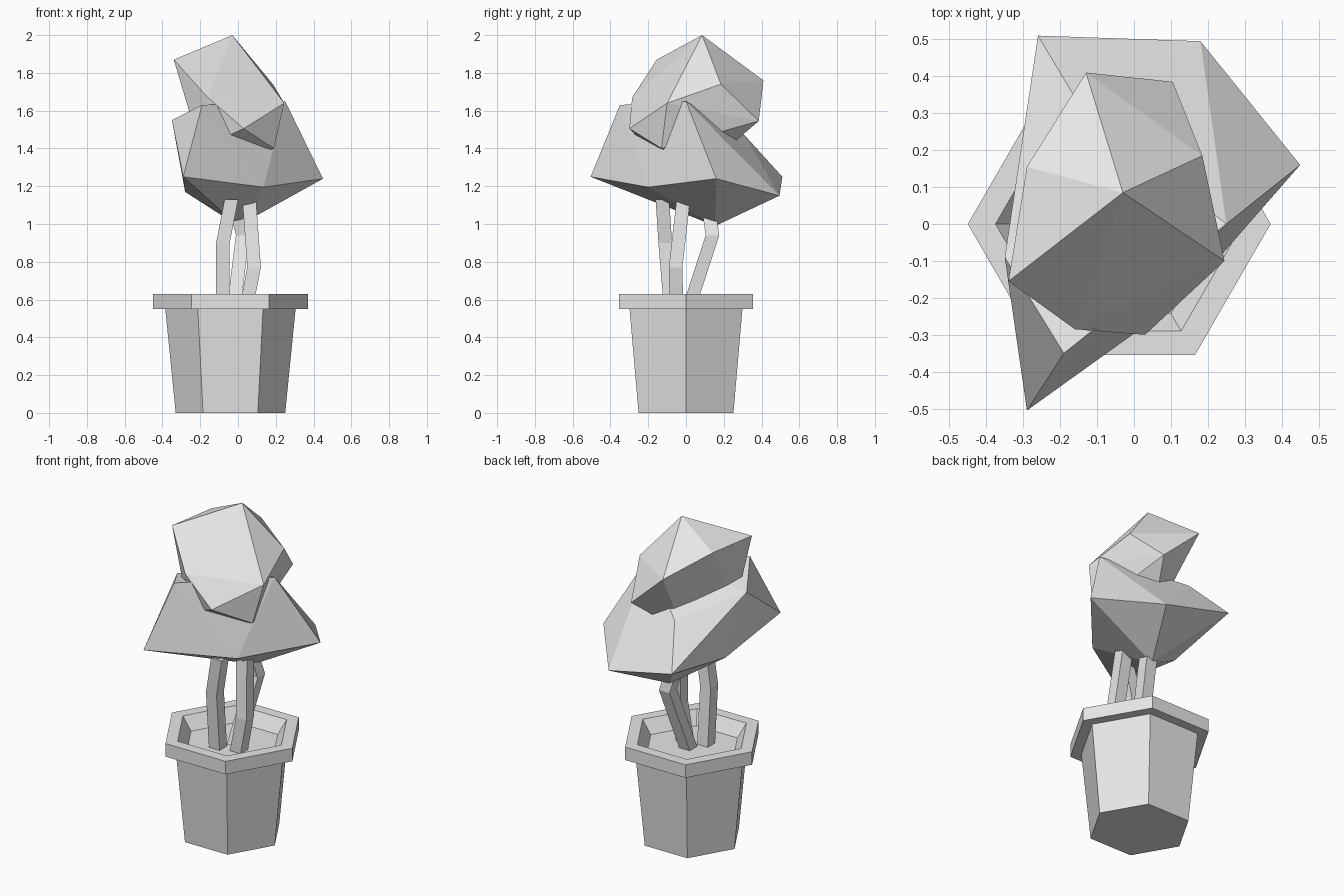
import bpy
import bmesh
import math
from mathutils import Vector

if "Cube" in bpy.data.objects:
    bpy.data.objects.remove(bpy.data.objects["Cube"])

grey = bpy.data.materials.new("light_grey")
grey.use_nodes = True
grey.diffuse_color = (0.8, 0.8, 0.8, 1)
grey.node_tree.nodes["Principled BSDF"].inputs["Base Color"].default_value = (0.8, 0.8, 0.8, 1)


def finish(name, bm):
    """Turn a bmesh into a flat shaded grey object."""
    bmesh.ops.recalc_face_normals(bm, faces=bm.faces)
    mesh = bpy.data.meshes.new(name)
    bm.to_mesh(mesh)
    bm.free()
    mesh.materials.append(grey)
    obj = bpy.data.objects.new(name, mesh)
    bpy.context.collection.objects.link(obj)
    return obj


def loft(name, rings):
    """Skin a list of point rings and cap both ends."""
    bm = bmesh.new()
    loops = [[bm.verts.new(p) for p in ring] for ring in rings]
    n = len(loops[0])
    for a, b in zip(loops, loops[1:]):
        for i in range(n):
            j = (i + 1) % n
            bm.faces.new((a[i], a[j], b[j], b[i]))
    bm.faces.new(loops[0])
    bm.faces.new(loops[-1])
    return finish(name, bm)


def hexagon(radius, z):
    return [(radius * math.cos(k * math.pi / 3) - 0.04,
             radius * math.sin(k * math.pi / 3), z) for k in range(6)]


def stem(name, path, half=0.036):
    corners = [(-half, -half), (half, -half), (half, half), (-half, half)]
    loft(name, [[(x + dx, y + dy, z) for dx, dy in corners] for x, y, z in path])


def foliage(name, points):
    bm = bmesh.new()
    for p in points:
        bm.verts.new(Vector(p))
    bmesh.ops.convex_hull(bm, input=bm.verts)
    finish(name, bm)


# Hexagonal pot with overhanging rim and sunken soil
loft("pot", [hexagon(r, z) for r, z in
             [(0.29, 0), (0.345, 0.55), (0.41, 0.55), (0.41, 0.63),
              (0.335, 0.63), (0.28, 0.55)]])

# Three bent square stems
stem("left_stem", [(0.04, -0.05, 0.54), (0.085, -0.055, 0.77), (0.06, -0.015, 1.12)])
stem("right_stem", [(-0.08, -0.08, 0.54), (-0.08, -0.11, 0.9), (-0.035, -0.125, 1.13)])
stem("back_stem", [(-0.025, 0.01, 0.54), (0.025, 0.14, 0.94), (-0.01, 0.12, 1.08)])

# Two faceted clumps of leaves
foliage("lower_foliage", [
    (-0.26, 0.51, 1.25), (0.18, 0.495, 1.15), (0.45, 0.16, 1.24),
    (-0.29, -0.505, 1.25), (-0.35, -0.09, 1.55), (0.135, -0.2, 1.195),
    (0.25, 0, 1.65), (-0.19, -0.35, 1.63), (-0.14, 0.31, 1.47),
    (-0.28, 0.015, 1.17), (0, 0.155, 0.99)])
foliage("upper_foliage", [
    (-0.03, 0.085, 2), (-0.13, 0.41, 1.76), (0.105, 0.385, 1.545),
    (0.185, 0.185, 1.74), (0.245, -0.1, 1.64), (0.03, -0.3, 1.505),
    (-0.16, -0.285, 1.67), (-0.34, -0.155, 1.87), (-0.29, 0.155, 1.87),
    (0, -0.13, 1.725), (0.19, -0.13, 1.4), (-0.2, -0.2, 1.4), (-0.05, 0.1, 1.3)])
